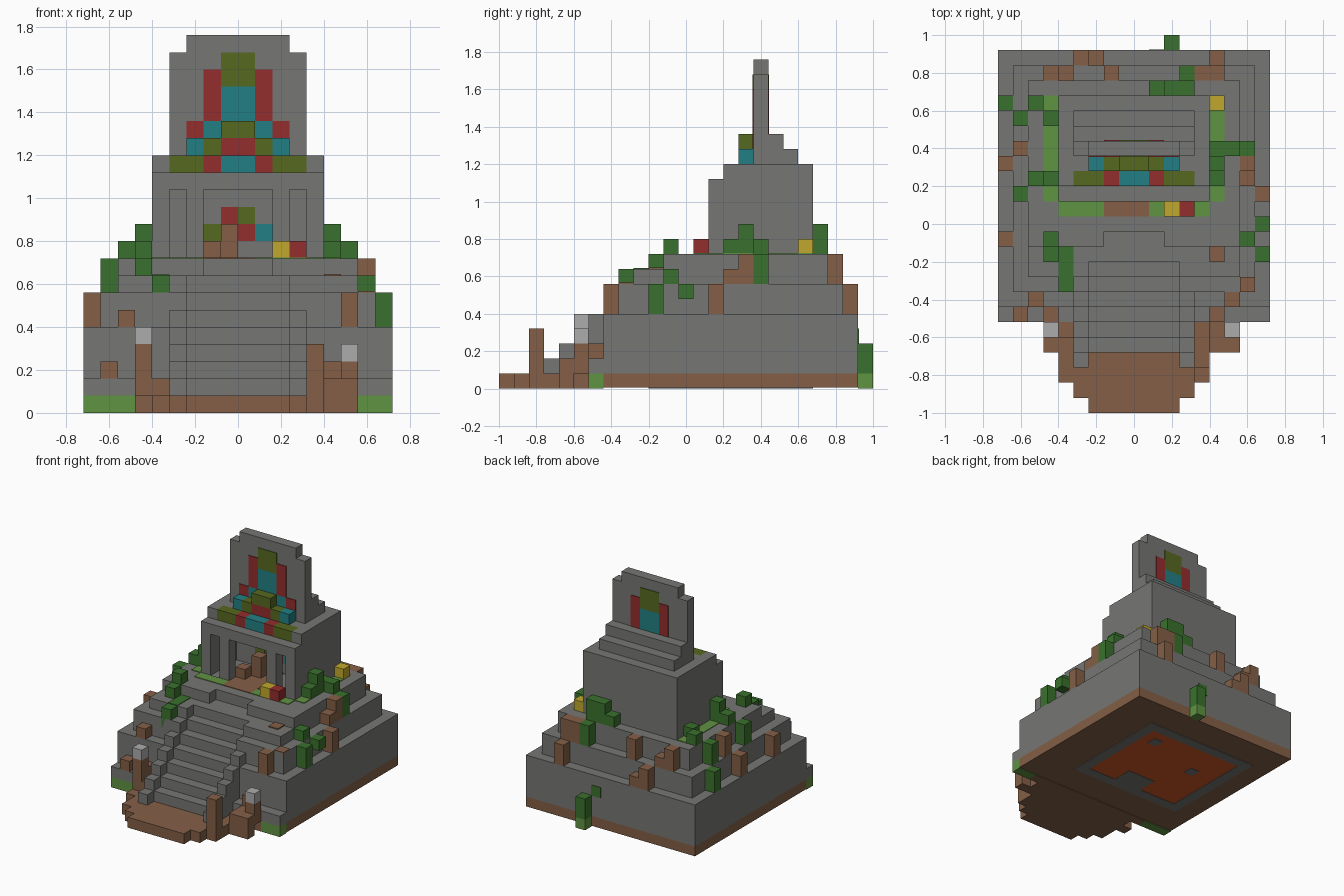
import bpy
import bmesh
from mathutils import Matrix, Vector

UNIT = 0.08      # edge of one block
FRONT = -1.0     # y of the front edge of the block grid
THIN = 0.06      # plate thickness, in blocks

cube = bpy.data.objects.get("Cube")
if cube:
    bpy.data.objects.remove(cube)


def make_material(name, red, green, blue):
    """Flat material from display colours, converted to linear."""
    def linear(c):
        c /= 255
        return ((c + 0.055) / 1.055) ** 2.4 if c > 0.04 else c / 12.92
    colour = (linear(red), linear(green), linear(blue), 1)
    mat = bpy.data.materials.new(name)
    mat.use_nodes = True
    mat.diffuse_color = colour
    bsdf = mat.node_tree.nodes["Principled BSDF"]
    bsdf.inputs["Base Color"].default_value = colour
    bsdf.inputs["Roughness"].default_value = 0.9
    return mat


stone = make_material("stone grey", 118, 118, 116)
dirt = make_material("earth brown", 132, 95, 70)
grass = make_material("grass green", 96, 147, 66)
leaf = make_material("leaf green", 58, 113, 46)
teal = make_material("teal", 34, 127, 132)
red = make_material("dark red", 148, 45, 46)
olive = make_material("olive", 86, 104, 32)
yellow = make_material("yellow", 192, 168, 46)
pale = make_material("pale grey", 172, 172, 172)
orange = make_material("lava orange", 205, 88, 38)


def part(name, material, boxes):
    """One object from boxes given as (x0, x1, y0, y1, z0, z1) in blocks."""
    bm = bmesh.new()
    for x0, x1, y0, y1, z0, z1 in boxes:
        size = Vector((x1 - x0, y1 - y0, z1 - z0)) * UNIT
        centre = Vector((x0 + x1, y0 + y1, z0 + z1)) * UNIT / 2
        centre.y += FRONT
        bmesh.ops.create_cube(
            bm, size=1, matrix=Matrix.Translation(centre) @ Matrix.Diagonal(size).to_4x4())
    mesh = bpy.data.meshes.new(name)
    bm.to_mesh(mesh)
    bm.free()
    mesh.materials.append(material)
    obj = bpy.data.objects.new(name, mesh)
    bpy.context.collection.objects.link(obj)
    return obj


def both(x0, x1, *rest):
    """The box and its mirror image across x = 0."""
    return [(x0, x1, *rest), (-x1, -x0, *rest)]


def tufts(name, material, floor, spots):
    """Block columns standing on a floor level: (x, y, height)."""
    part(name, material, [(x, x + 1, y, y + 1, floor, floor + h) for x, y, h in spots])


# Ground and stepped base
part("ground_slab", dirt, [(-9, 9, 7, 24, THIN, 1), (-6, 7, 6, 7, 0, 1)])
part("front_path", dirt, [(-3, 3, 0, 1, 0, 1), (-4, 4, 1, 2, 0, 1),
                          (-5, 5, 2, 4, 0, 1), (-6, 7, 4, 5, 0, 1), (-5, 6, 5, 6, 0, 1)])
part("corner_grass", grass, [(-9, -6, 6, 7, 0, 1), (7, 9, 6, 7, 0, 1)])
part("front_ledge", stone, [(-9, 9, 6, 7, 1, 2)])
part("lower_tier", stone, [(-9, 9, 7, 24, 1, 5)])
part("middle_tier", stone, both(3, 8, 8, 23, 5, 7) + [(-3, 3, 9, 23, 5, 7)])
part("upper_tier", stone, both(3, 7, 9, 11, 7, 8) + both(2, 7, 11, 12, 7, 9)
     + [(-7, 7, 12, 22, 7, 9), (-3, 3, 10, 12, 7, 8)])

# Staircase with a side rail one block ahead of each step
part("stairs", stone, [(-3, 3, 4 + i, 10, 1 + i, 2 + i) for i in range(6)])
rails = []
for i in range(7):
    rails += both(3, 4, 3 + i, 10, 1 + i, 2 + i)
part("stair_rails", stone, rails)

# Temple: portico, hollow room and roof slabs
part("temple_piers", stone, both(4, 5, 14, 21, 9, 14) + both(2, 3, 14, 15, 9, 13))
part("temple_back", stone, [(-4, 4, 18, 21, 9, 14)])
part("temple_lintel", stone, [(-4, 4, 14, 18, 13, 14)])
part("roof_slab", stone, [(-5, 5, 16, 21, 14, 15)] + both(4, 5, 15, 16, 14, 15))
part("roof_steps", stone, [(-4, 4, 17, 20, 15, 16), (-4, 4, 17, 19, 16, 17)])
part("roof_crest", stone, [(-4, 4, 17, 18, 17, 21), (-3, 3, 17, 18, 21, 22)])

# Coloured blocks along the roof edge
part("frieze_olive", olive, both(2, 4, 15, 16, 14, 15) + both(1, 2, 16, 17, 15, 16)
     + [(-1, 1, 16, 17, 16, 17)])
part("frieze_red", red, both(1, 2, 15, 16, 14, 15) + [(-1, 1, 16, 17, 15, 16)])
part("frieze_teal", teal, [(-1, 1, 15, 16, 14, 15)] + both(2, 3, 16, 17, 15, 16))

# Painted panels on both faces of the crest
for side, y0, low in (("front", 17 - THIN, 16), ("back", 18, 17)):
    y1 = y0 + THIN
    part("crest_red_" + side, red, both(1, 2, y0, y1, 17, 20)
         + (both(2, 3, y0, y1, 16, 17) if side == "front" else []))
    part("crest_teal_" + side, teal, [(-1, 1, y0, y1, 17, 19)]
         + (both(1, 2, y0, y1, low, 17) if side == "front" else []))
    part("crest_olive_" + side, olive, [(-1, 1, y0, y1, 19, 21)])

# Room floor, altar and mural
part("room_floor", dirt, [(-2, 1, 13, 18, 9, 9 + THIN)])
part("altar", dirt, [(-2, -1, 15, 16, 9, 10), (-1, 0, 16, 17, 9, 11)])
wall = (18 - THIN, 18)
part("mural_red", red, [(-1, 0, *wall, 11, 12), (0, 1, *wall, 10, 11)])
part("mural_olive", olive, [(0, 1, *wall, 11, 12), (-2, -1, *wall, 10, 11)])
part("mural_teal", teal, [(1, 2, *wall, 10, 11)])

# Grass around the temple, with flowers
lawn = (9, 9 + THIN)
part("temple_lawn", grass, both(5, 6, 14, 21, *lawn)
     + [(-5, -2, 13, 14, *lawn), (1, 5, 13, 14, *lawn)])
tufts("yellow_flowers", yellow, 9, [(2, 13, 1), (5, 20, 1)])
tufts("red_flower", red, 9, [(3, 13, 1)])

# Bushes on each level
tufts("upper_bushes", leaf, 9, [(5, 15, 1), (5, 16, 2), (5, 17, 1), (1, 21, 1), (2, 21, 2),
                                (3, 21, 2), (-6, 15, 2), (-6, 19, 1), (-6, 11, 1)])
tufts("middle_bushes", leaf, 7, [(7, 17, 2), (7, 11, 1), (3, 22, 2), (-8, 19, 2), (-8, 14, 2)])
tufts("shoulder_bushes", leaf, 9, [(6, 17, 1), (-7, 20, 1), (-7, 15, 1)])
tufts("lower_bushes", leaf, 5, [(8, 10, 2), (-9, 20, 2)])
part("hanging_bushes", leaf, [(8, 9, 12, 13, 6, 7), (-6, -5, 10, 11, 8, 9),
                              (-5, -4, 9, 11, 8, 8 + THIN), (-5, -4, 8, 9, 6, 8)])

# Roots and broken earth
tufts("upper_roots", dirt, 7, [(7, 16, 2), (7, 15, 1), (4, 22, 2), (5, 22, 2), (-6, 22, 2),
                               (-5, 22, 1), (-2, 22, 2), (-8, 17, 2), (5, 10, 1.1), (7, 8, 0.1)])
tufts("lower_roots", dirt, 5, [(8, 14, 2), (-9, 16, 2), (-9, 11, 2), (-4, 23, 2), (-3, 23, 1),
                               (5, 23, 2), (6, 7, 2), (-7, 7, 1)])
tufts("ledge_root", dirt, 2, [(-8, 6, 1)])

# Front posts and lanterns
tufts("front_posts", dirt, 1, [(4, 2, 3), (-6, 5, 3), (6, 5, 2), (5, 4, 1), (6, 4, 1),
                               (5, 6, 2), (5, 5, 1), (-5, 5, 1), (-6, 6, 2)])
part("lanterns", pale, [(-6, -5, 5, 6, 4, 5), (6, 7, 5, 6, 3, 4)])

# Vine on the back wall
part("back_vine", leaf, [(2, 3, 24, 25, 1, 3), (1, 2, 24, 24 + THIN, 3, 4)])
part("vine_foot", grass, [(2, 3, 24, 25, 0, 1)])

# Stone ring and lava pool seen on the underside
part("pool_ring", stone, [(-7, -6, 10, 21, 0, THIN), (4, 5, 10, 21, 0, THIN),
                          (-6, 4, 10, 11, 0, THIN), (-6, 4, 20, 21, 0, THIN),
                          (-2, 1, 11, 13, 0, THIN), (2, 3, 18, 19, 0, THIN),
                          (-4, -3, 16, 17, 0, THIN)])
part("lava_pool", orange, [(-6, 4, 11, 20, THIN / 2, THIN)])
